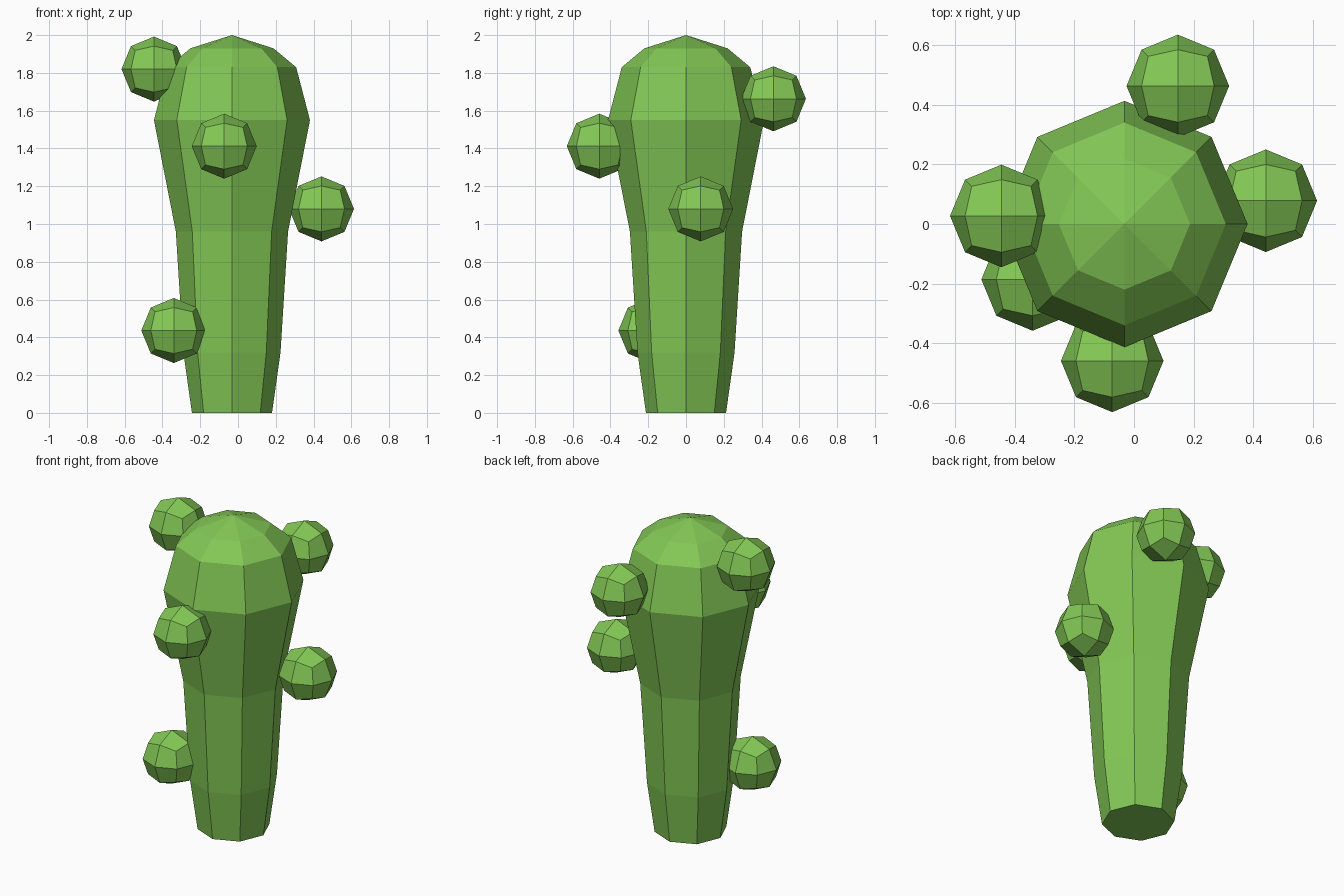
import bpy, bmesh, math

if "Cube" in bpy.data.objects:
    bpy.data.objects.remove(bpy.data.objects["Cube"])

green = bpy.data.materials.new("plant green")
green.diffuse_color = (0.227, 0.578, 0.091, 1)
green.use_nodes = True
green.node_tree.nodes["Principled BSDF"].inputs["Base Color"].default_value = green.diffuse_color


def finish(bm, name):
    bmesh.ops.recalc_face_normals(bm, faces=bm.faces[:])
    mesh = bpy.data.meshes.new(name)
    bm.to_mesh(mesh)
    bm.free()
    mesh.materials.append(green)
    obj = bpy.data.objects.new(name, mesh)
    bpy.context.collection.objects.link(obj)
    return obj


# Trunk: eight-sided rings of (radius, height) closed by a flat base and a pointed crown
profile = [(0.212, 0), (0.257, 0.32), (0.297, 0.96), (0.413, 1.55), (0.34, 1.83), (0.22, 1.93)]
bm = bmesh.new()
rings = [[bm.verts.new((-0.032 + r * math.cos(i * math.pi / 4), r * math.sin(i * math.pi / 4), z))
          for i in range(8)] for r, z in profile]
tip = bm.verts.new((-0.032, 0, 2))
bm.faces.new(rings[0])
for i in range(8):
    j = (i + 1) % 8
    for a, b in zip(rings, rings[1:]):
        bm.faces.new((a[i], a[j], b[j], b[i]))
    bm.faces.new((rings[-1][i], rings[-1][j], tip))
finish(bm, "trunk")


# Buds: cubes divided once and pushed out to a sphere
def bud(name, centre, radius=0.172):
    bm = bmesh.new()
    bmesh.ops.create_cube(bm, size=2)
    bmesh.ops.subdivide_edges(bm, edges=bm.edges[:], cuts=1, use_grid_fill=True)
    for v in bm.verts:
        v.co = v.co.normalized() * radius
    finish(bm, name).location = centre


bud("bud_upper_left", (-0.445, 0.027, 1.82))
bud("bud_back", (0.147, 0.463, 1.663))
bud("bud_front", (-0.073, -0.459, 1.412))
bud("bud_right", (0.442, 0.078, 1.08))
bud("bud_lower_left", (-0.34, -0.186, 0.436))
